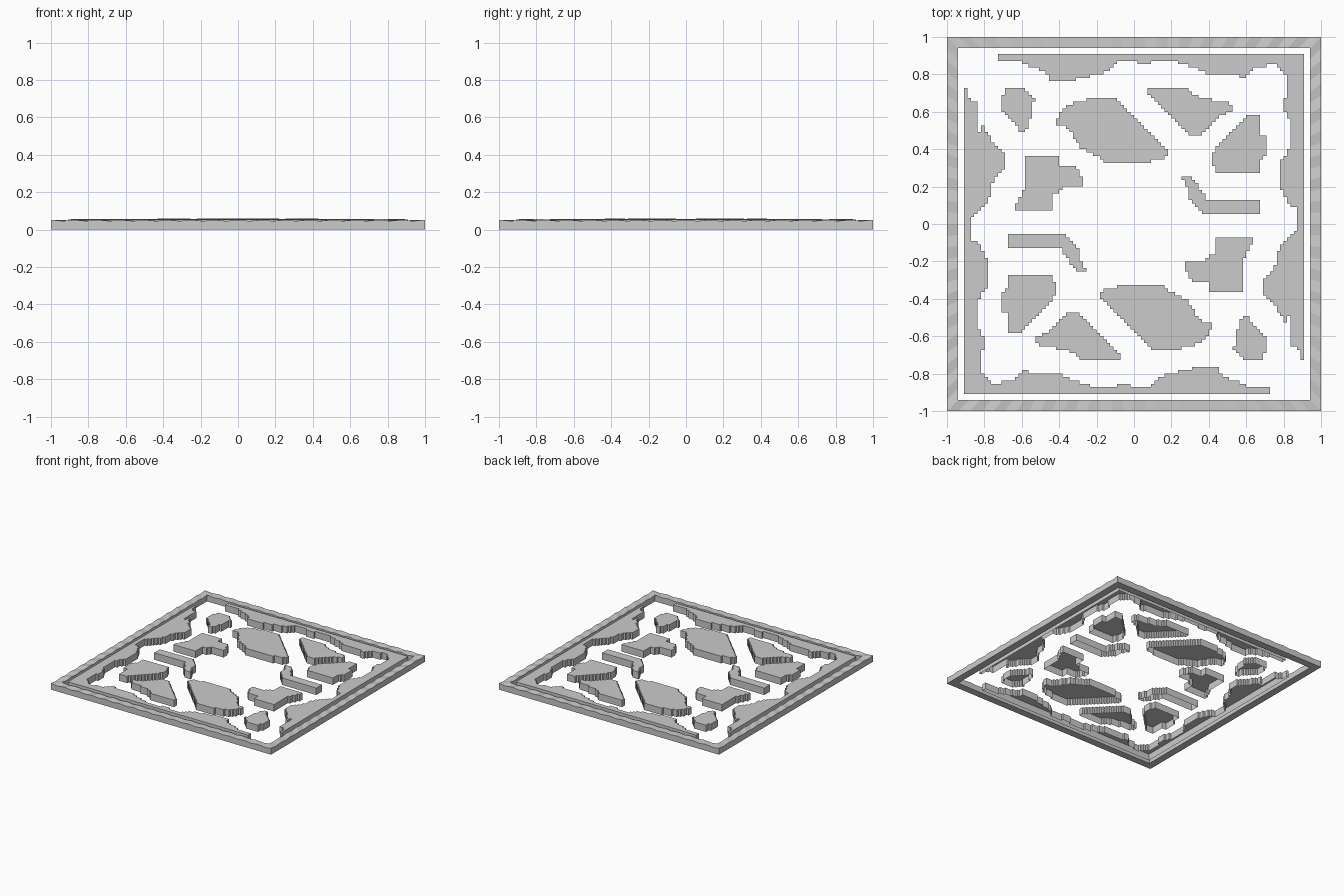
import bpy, bmesh, math

if "Cube" in bpy.data.objects:
    bpy.data.objects.remove(bpy.data.objects["Cube"])

STEP = 2 / 110          # stair size of the jagged outlines


def finish(name, bm):
    mesh = bpy.data.meshes.new(name)
    bm.to_mesh(mesh)
    bm.free()
    obj = bpy.data.objects.new(name, mesh)
    bpy.context.collection.objects.link(obj)
    return obj


def inside(x, y, pts):
    hit = False
    for (x1, y1), (x2, y2) in zip(pts, pts[1:] + pts[:1]):
        if (y1 > y) != (y2 > y) and x < x1 + (y - y1) * (x2 - x1) / (y2 - y1):
            hit = not hit
    return hit


def top_z(x, y):
    return 0.053 + 0.006 * math.cos(x * 1.3) * math.cos(y * 1.3)


def island(name, pts):
    """Stair-edged shell, open underneath, plus its half-turn copy."""
    n = 55
    cells = {(i, j) for i in range(-n, n) for j in range(-n, n)
             if inside((i + .5) * STEP, (j + .5) * STEP, pts)}
    bm = bmesh.new()
    cache = {}

    def vert(i, j, up):
        if (i, j, up) not in cache:
            x, y = i * STEP, j * STEP
            cache[i, j, up] = bm.verts.new((x, y, top_z(x, y) if up else 0))
        return cache[i, j, up]

    for i, j in sorted(cells):
        ring = [(i, j), (i + 1, j), (i + 1, j + 1), (i, j + 1)]
        bm.faces.new([vert(*c, True) for c in ring])
        for k, (di, dj) in enumerate([(0, -1), (1, 0), (0, 1), (-1, 0)]):
            if (i + di, j + dj) not in cells:
                a, b = ring[k], ring[(k + 1) % 4]
                bm.faces.new([vert(*a, False), vert(*b, False),
                              vert(*b, True), vert(*a, True)])
    obj = finish(name + "_a", bm)
    twin = bpy.data.objects.new(name + "_b", obj.data)
    twin.rotation_euler.z = math.pi
    bpy.context.collection.objects.link(twin)


# Square frame with a rippled top, mitred at the corners
bm = bmesh.new()
SEG, RIM = 64, 0.94
rings = []
for side in range(4):
    ca, sa = [(1, 0), (0, 1), (-1, 0), (0, -1)][side]
    for k in range(SEG):
        t = -1 + 2 * k / SEG
        z = 0.049 + 0.003 * math.cos(k * math.pi / 2)
        row = []
        for r, h in ((1, 0), (1, z), (RIM, z), (RIM, 0)):
            px, py = t * r, -r
            row.append(bm.verts.new((px * ca - py * sa, px * sa + py * ca, h)))
        rings.append(row)
for a, b in zip(rings, rings[1:] + rings[:1]):
    for k in range(4):
        m = (k + 1) % 4
        bm.faces.new([a[k], b[k], b[m], a[m]])
bmesh.ops.recalc_face_normals(bm, faces=bm.faces)
finish("outer_frame", bm)

# Inner border strip: thin band round one corner with a ragged inside edge
border_top = [(-.73, .91), (-.72, .88), (-.66, .865), (-.6, .865), (-.48, .81),
              (-.43, .755), (-.33, .77), (-.24, .79), (-.14, .815), (-.09, .865),
              (.01, .88), (.03, .85), (.08, .85), (.1, .87), (.24, .865),
              (.31, .84), (.41, .795), (.59, .79), (.65, .84), (.75, .85)]
border_side = [(.81, .8), (.81, .68), (.79, .65), (.83, .56), (.83, .4),
               (.79, .34), (.79, .18), (.83, .1), (.875, .08), (.875, -.03),
               (.83, -.07), (.77, -.14), (.77, -.2), (.73, -.27), (.7, -.3),
               (.7, -.39), (.75, -.43), (.81, -.52), (.84, -.46), (.84, -.65),
               (.88, -.65), (.89, -.73), (.91, -.73), (.91, .91)]
island("border_strip", border_top + border_side)

# Free-standing islands, each repeated by a half turn
island("corner_island", [(-.68, .735), (-.59, .735), (-.53, .66), (-.55, .64),
                         (-.55, .57), (-.58, .49), (-.61, .5), (-.71, .62),
                         (-.71, .68), (-.69, .69)])
island("large_island", [(-.36, .64), (-.18, .68), (-.1, .68), (.19, .39),
                        (.16, .35), (.02, .325), (-.16, .325), (-.18, .36),
                        (-.28, .4), (-.36, .52), (-.43, .53), (-.4, .58)])
island("upper_island", [(.09, .735), (.29, .735), (.31, .69), (.53, .64),
                        (.52, .61), (.44, .56), (.36, .48), (.3, .47), (.07, .7)])
island("side_island", [(.61, .59), (.67, .59), (.67, .49), (.71, .46), (.71, .38),
                       (.67, .34), (.67, .27), (.45, .27), (.41, .33), (.43, .4)])
island("notched_island", [(-.575, .36), (-.4, .36), (-.4, .31), (-.31, .31),
                          (-.27, .24), (-.28, .2), (-.36, .2), (-.43, .16),
                          (-.43, .08), (-.64, .08), (-.6, .17), (-.575, .2)])
island("bent_bar", [(.25, .25), (.31, .25), (.39, .13), (.67, .13), (.67, .06),
                    (.36, .06), (.3, .12), (.3, .18)])
